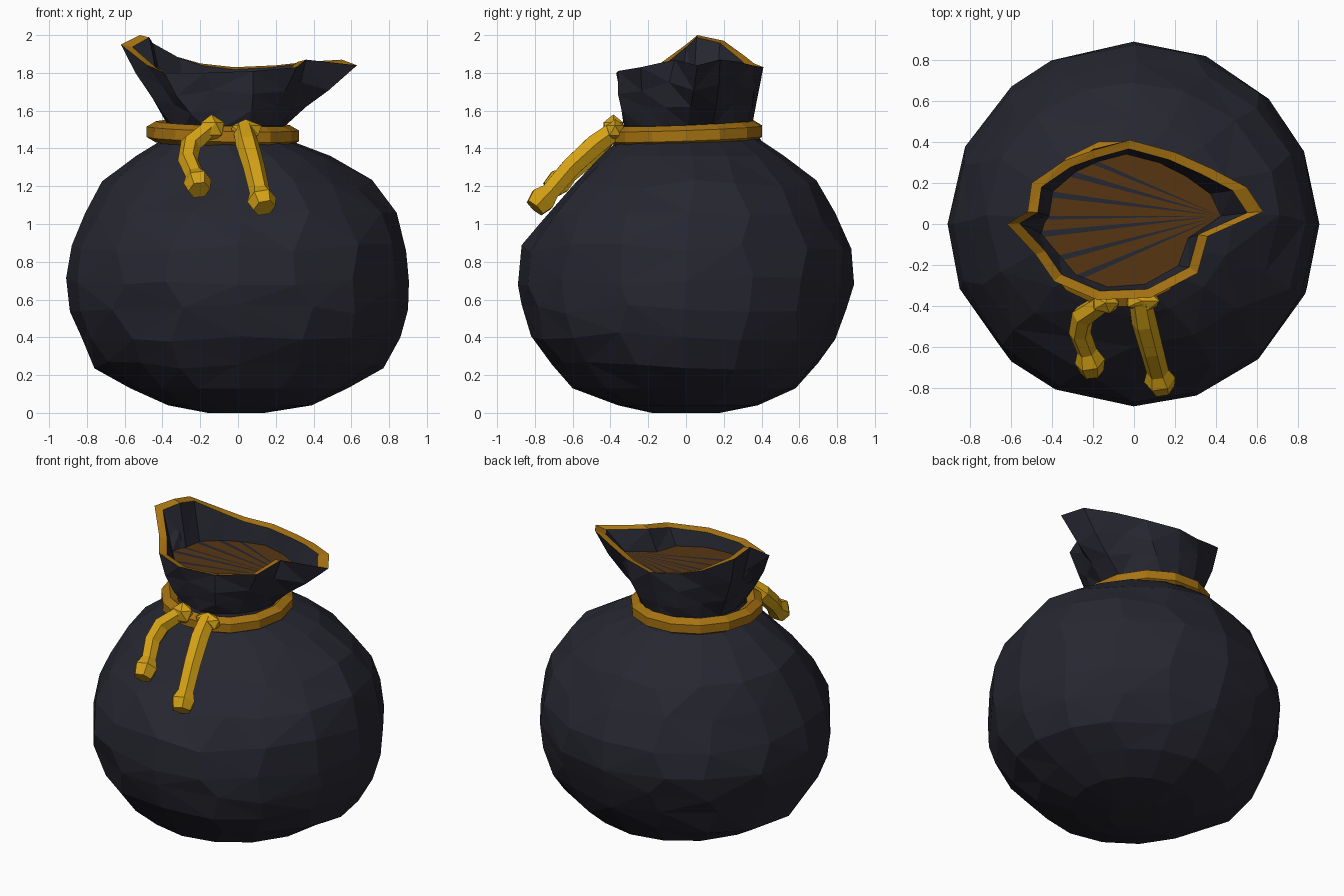
import bpy, bmesh, math, random
from mathutils import Vector

if "Cube" in bpy.data.objects:
    bpy.data.objects.remove(bpy.data.objects["Cube"])

random.seed(4)
N = 16


def material(name, rgb):
    m = bpy.data.materials.new(name)
    m.diffuse_color = (*rgb, 1)
    m.use_nodes = True
    m.node_tree.nodes["Principled BSDF"].inputs["Base Color"].default_value = m.diffuse_color
    return m


CLOTH = material("dark cloth", (0.020, 0.020, 0.031))
LINING = material("brown lining", (0.095, 0.036, 0.006))
OCHRE = material("ochre cord", (0.38, 0.17, 0.006))
GOLD = material("gold cord", (0.66, 0.36, 0.008))


def finish(name, bm, mats):
    bmesh.ops.recalc_face_normals(bm, faces=bm.faces)
    mesh = bpy.data.meshes.new(name)
    bm.to_mesh(mesh)
    bm.free()
    for m in mats:
        mesh.materials.append(m)
    ob = bpy.data.objects.new(name, mesh)
    bpy.context.collection.objects.link(ob)
    return ob


def bridge(bm, a, b, mat=0):
    n = len(a)
    for i in range(n):
        j = (i + 1) % n
        bm.faces.new((a[i], a[j], b[j], b[i])).material_index = mat


def sweep(name, path, radii, mat, sides=6, closed=False):
    """Faceted cord along a path."""
    bm = bmesh.new()
    path = [Vector(p) for p in path]
    n = len(path)
    rings = []
    for i, p in enumerate(path):
        if closed:
            d = path[(i + 1) % n] - path[i - 1]
        else:
            d = path[min(i + 1, n - 1)] - path[max(i - 1, 0)]
        d.normalize()
        ref = Vector((0, 0, 1)) if closed else Vector((1, 0, 0))
        u = d.cross(ref).normalized()
        v = u.cross(d)
        ring = []
        for k in range(sides):
            t = 2 * math.pi * (k + 0.5) / sides
            ring.append(bm.verts.new(p + (u * math.cos(t) + v * math.sin(t)) * radii[i]))
        rings.append(ring)
    for i in range(n if closed else n - 1):
        bridge(bm, rings[i], rings[(i + 1) % n])
    if not closed:
        bm.faces.new(rings[0])
        bm.faces.new(rings[-1])
    return finish(name, bm, [mat])


# Sack outline: z, left x, right x, front y, back y
PROFILE = [
    (0.00, -0.16, 0.14, -0.18, 0.18),
    (0.04, -0.37, 0.39, -0.36, 0.38),
    (0.13, -0.57, 0.58, -0.60, 0.58),
    (0.25, -0.76, 0.77, -0.71, 0.70),
    (0.40, -0.83, 0.86, -0.82, 0.79),
    (0.55, -0.89, 0.90, -0.87, 0.85),
    (0.70, -0.91, 0.905, -0.89, 0.89),
    (0.87, -0.88, 0.89, -0.87, 0.875),
    (1.04, -0.81, 0.84, -0.76, 0.79),
    (1.21, -0.72, 0.71, -0.60, 0.69),
    (1.36, -0.54, 0.49, -0.45, 0.52),
    (1.44, -0.41, 0.28, -0.36, 0.40),
    (1.52, -0.37, 0.25, -0.33, 0.35),
]
# Rim of the open mouth, counter-clockwise from +x
RIM = [Vector(p) for p in (
    (0.63, 0.06, 1.84), (0.55, 0.18, 1.87), (0.38, 0.27, 1.86), (0.20, 0.35, 1.84),
    (-0.02, 0.41, 1.83), (-0.20, 0.36, 1.85), (-0.34, 0.31, 1.89), (-0.50, 0.20, 1.97),
    (-0.52, 0.06, 2.00), (-0.62, 0.00, 1.95), (-0.48, -0.15, 1.84), (-0.39, -0.28, 1.80),
    (-0.18, -0.37, 1.80), (0.08, -0.36, 1.81), (0.31, -0.24, 1.83), (0.36, -0.06, 1.87))]
CENTRE = Vector((-0.06, 0.02, 0))


def inward(p, f, z):
    return Vector((CENTRE.x + (p.x - CENTRE.x) * f, CENTRE.y + (p.y - CENTRE.y) * f, z))


bm = bmesh.new()
rings, neck = [], []
for z, xl, xr, yf, yb in PROFILE:
    cx, cy, rx, ry = (xl + xr) / 2, (yf + yb) / 2, (xr - xl) / 2, (yb - yf) / 2
    ring, neck = [], []
    loose = 0.2 < z < 1.3
    for i in range(N):
        a, dz = 2 * math.pi * i / N, 0
        if loose:
            dz = random.uniform(-0.025, 0.025)
            if i % 4:
                a += random.uniform(-0.07, 0.07)
        p = Vector((cx + rx * math.cos(a), cy + ry * math.sin(a), z + dz))
        neck.append(p)
        ring.append(bm.verts.new(p))
    rings.append(ring)
# Flared, pleated collar
for t in (0.3, 0.62, 1.0):
    ring = []
    for i in range(N):
        p = neck[i].lerp(RIM[i], t)
        if t < 1:
            p = inward(p, 1.0 + (0.06 if i % 2 else -0.01), p.z + random.uniform(-0.02, 0.02))
        ring.append(bm.verts.new(p))
    rings.append(ring)
for a, b in zip(rings, rings[1:]):
    bridge(bm, a, b)
bm.faces.new(rings[0])
# Ochre hem on the rim, then the inner wall down to the lining
hem = [bm.verts.new(inward(p, 0.89, p.z - 0.012)) for p in RIM]
floor = [bm.verts.new(inward(neck[i].lerp(RIM[i], 0.65), 0.87, 1.71)) for i in range(N)]
bridge(bm, rings[-1], hem, 2)
bridge(bm, hem, floor, 0)
# Lining sheet: fan of brown with thin dark creases
for i in range(1, N - 1):
    a, b = floor[i].co, floor[i + 1].co
    s = bm.verts.new(a.lerp(b, 0.25))
    bm.faces.new((floor[0], floor[i], s)).material_index = 0 if 4 < i < 12 else 1
    bm.faces.new((floor[0], s, floor[i + 1])).material_index = 1
bmesh.ops.triangulate(bm, faces=[f for f in bm.faces if len(f.verts) == 4])
finish("sack", bm, [CLOTH, LINING, OCHRE])

# Cord tied round the neck
loop = []
for i in range(14):
    a = 2 * math.pi * i / 14
    x, y = -0.08 + 0.355 * math.cos(a), 0.0 + 0.365 * math.sin(a)
    loop.append((x, y, 1.475 + 0.04 * y - 0.03 * x))
sweep("neck_cord", loop, [0.056] * 14, OCHRE, closed=True)

# Knot lumps
for name, loc, size in (("knot_left", (-0.14, -0.385, 1.505), (0.075, 0.06, 0.075)),
                        ("knot_right", (0.04, -0.375, 1.495), (0.095, 0.055, 0.06))):
    bm = bmesh.new()
    bmesh.ops.create_icosphere(bm, subdivisions=1, radius=1)
    for v in bm.verts:
        v.co = Vector([c * s + o for c, s, o in zip(v.co, size, loc)])
    finish(name, bm, [GOLD])

# Hanging cord ends with thickened tips
sweep("cord_end_left",
      [(-0.16, -0.39, 1.50), (-0.25, -0.45, 1.42), (-0.265, -0.53, 1.34),
       (-0.23, -0.62, 1.26), (-0.215, -0.67, 1.225), (-0.205, -0.72, 1.18)],
      [0.05, 0.058, 0.054, 0.050, 0.075, 0.058], GOLD)
sweep("cord_end_right",
      [(0.03, -0.37, 1.50), (0.05, -0.48, 1.42), (0.085, -0.61, 1.30),
       (0.115, -0.72, 1.17), (0.125, -0.76, 1.13), (0.14, -0.80, 1.085)],
      [0.055, 0.062, 0.058, 0.055, 0.078, 0.06], GOLD)
